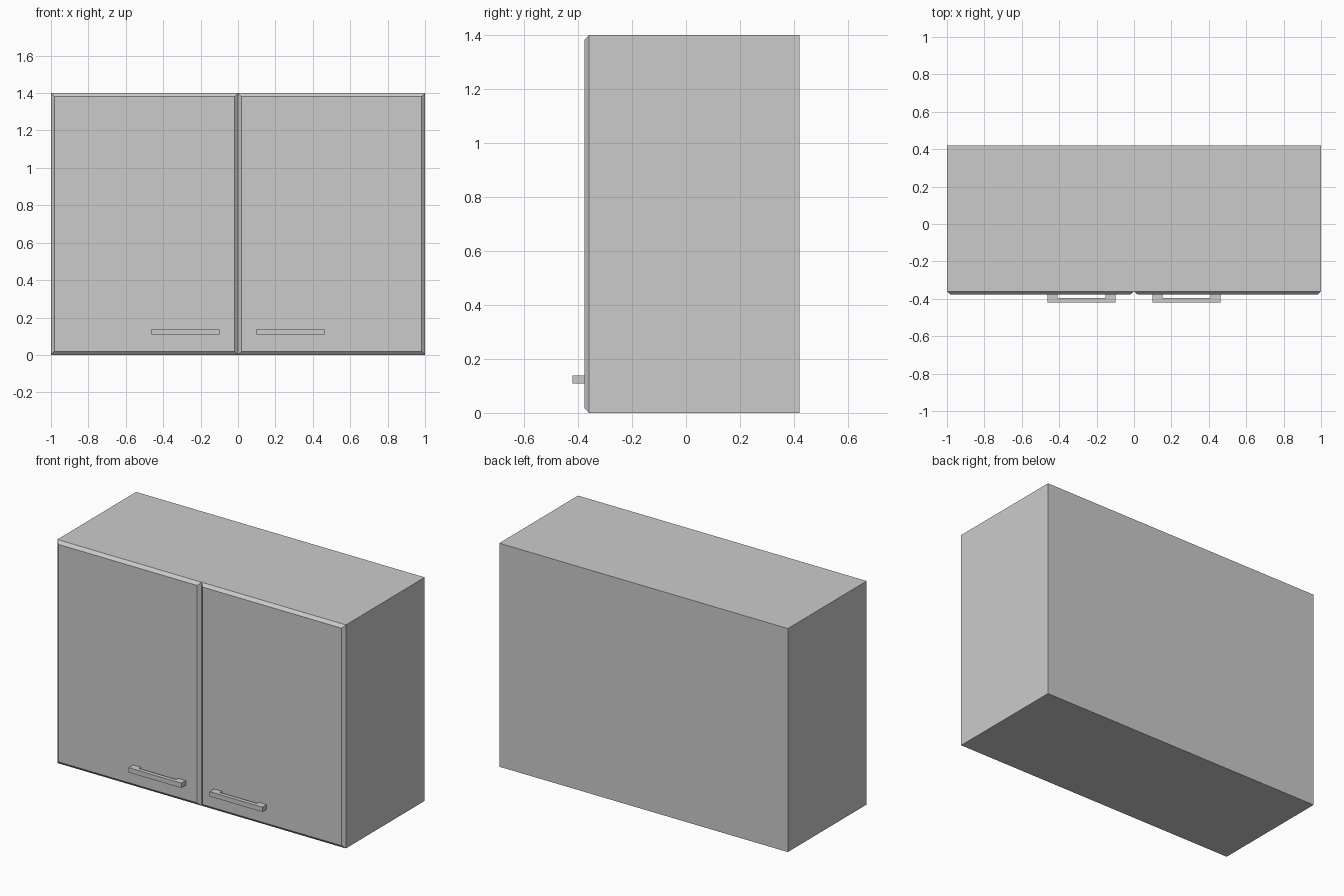
import bpy
import bmesh

if "Cube" in bpy.data.objects:
    bpy.data.objects.remove(bpy.data.objects["Cube"], do_unlink=True)

grey = bpy.data.materials.new("light_grey")
grey.use_nodes = True
colour = (0.6, 0.6, 0.6, 1)
grey.diffuse_color = colour
grey.node_tree.nodes["Principled BSDF"].inputs["Base Color"].default_value = colour

FRONT = -0.36       # front of the carcass
DOOR_FRONT = -0.377
HEIGHT = 1.4


def make_object(name, bm):
    bmesh.ops.recalc_face_normals(bm, faces=bm.faces)
    mesh = bpy.data.meshes.new(name)
    bm.to_mesh(mesh)
    bm.free()
    mesh.materials.append(grey)
    obj = bpy.data.objects.new(name, mesh)
    bpy.context.collection.objects.link(obj)
    return obj


def extrude_profile(name, points, offset):
    bm = bmesh.new()
    face = bm.faces.new([bm.verts.new(p) for p in points])
    result = bmesh.ops.extrude_face_region(bm, geom=[face], use_keep_orig=True)
    verts = [v for v in result["geom"] if isinstance(v, bmesh.types.BMVert)]
    bmesh.ops.translate(bm, verts=verts, vec=offset)
    return make_object(name, bm)


# Carcass
extrude_profile("cabinet_body",
                [(-1, FRONT, 0), (1, FRONT, 0), (1, 0.42, 0), (-1, 0.42, 0)],
                (0, 0, HEIGHT))


# Door with four sloping edges
def door(name, side):
    bm = bmesh.new()
    loops = []
    for y, inset in ((FRONT, 0), (DOOR_FRONT, 0.019)):
        a, b = inset, 1 - inset
        low, high = inset, HEIGHT - inset
        loops.append([bm.verts.new((side * x, y, z))
                      for x, z in ((a, low), (b, low), (b, high), (a, high))])
    back, front = loops
    bm.faces.new(front)
    for i in range(4):
        j = (i + 1) % 4
        bm.faces.new((back[i], back[j], front[j], front[i]))
    bm.faces.new(back[::-1])
    return make_object(name, bm)


# Bracket-shaped handle
def handle(name, side):
    outer, inner = (0.098, 0.463), (0.152, 0.408)
    y_out, y_in, y_door = -0.421, -0.396, DOOR_FRONT
    profile = [(outer[0], y_door), (outer[0], y_out), (outer[1], y_out),
               (outer[1], y_door), (inner[1], y_door), (inner[1], y_in),
               (inner[0], y_in), (inner[0], y_door)]
    return extrude_profile(name, [(side * x, y, 0.108) for x, y in profile],
                           (0, 0, 0.03))


for label, side in (("left", 1), ("right", -1)):
    door(label + "_door", side)
    handle(label + "_handle", side)
